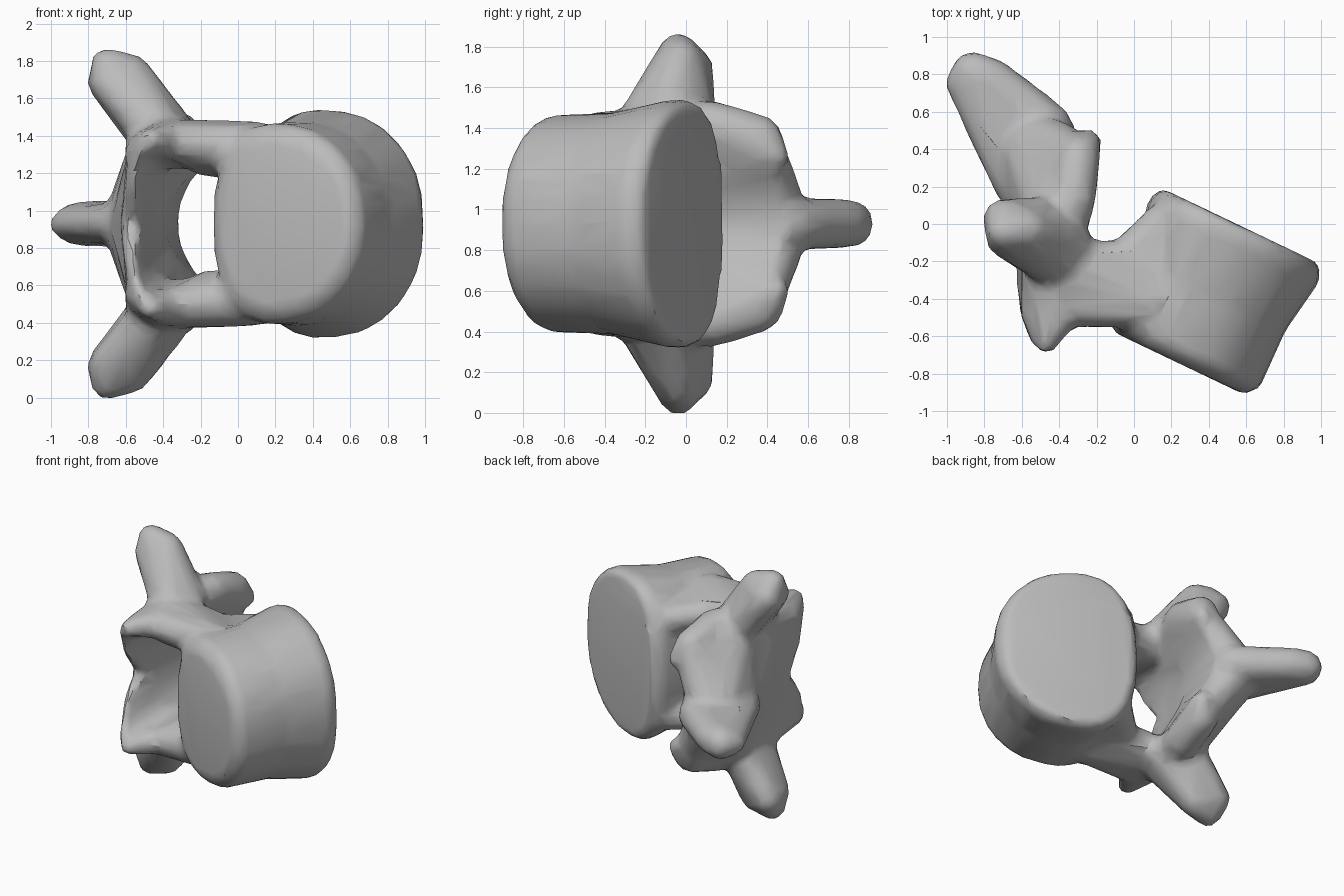
import bpy
import bmesh
import math
from mathutils import Vector

default_cube = bpy.data.objects.get("Cube")
if default_cube:
    bpy.data.objects.remove(default_cube, do_unlink=True)

# The bone is symmetric about a level plane; part heights are measured from it
MIDDLE = 0.93
FORWARD = Vector((0.9, -0.43, 0))
UP = Vector((0, 0, 1))
SEGMENTS = 28


def make_object(name, bm):
    bmesh.ops.recalc_face_normals(bm, faces=bm.faces)
    bmesh.ops.translate(bm, verts=bm.verts, vec=UP * MIDDLE)
    mesh = bpy.data.meshes.new(name)
    bm.to_mesh(mesh)
    bm.free()
    obj = bpy.data.objects.new(name, mesh)
    bpy.context.collection.objects.link(obj)
    return obj


def add_loft(bm, start, end, rings, power, skew):
    """Egg-shaped rings (fraction, depth, height) along a slanted axis."""
    start, end = Vector(start), Vector(end)
    loops = []
    for fraction, depth, height in rings:
        loop = []
        for i in range(SEGMENTS):
            angle = math.tau * i / SEGMENTS
            c, s = math.cos(angle), math.sin(angle)
            across = math.copysign(abs(c) ** power, c) * depth
            rise = math.copysign(abs(s) ** power, s) * height * (1 - skew * c)
            point = start.lerp(end, fraction) + FORWARD * across + UP * rise
            loop.append(bm.verts.new(point))
        loops.append(loop)
    for low, high in zip(loops, loops[1:]):
        for i in range(SEGMENTS):
            j = (i + 1) % SEGMENTS
            bm.faces.new((low[i], low[j], high[j], high[i]))
    bm.faces.new(loops[0][::-1])
    bm.faces.new(loops[-1])


def add_hull(bm, balls, sides=(1, -1)):
    """Convex skin around balls (x, y, height, radius), on each side."""
    for side in sides:
        part = bmesh.new()
        for x, y, height, radius in balls:
            ball = bmesh.ops.create_icosphere(part, subdivisions=2, radius=radius + 0.01)
            bmesh.ops.translate(part, verts=ball["verts"], vec=(x, y, height * side))
        points = [v.co.copy() for v in part.verts]
        part.free()
        verts = [bm.verts.new(p) for p in points]
        bmesh.ops.convex_hull(bm, input=verts)
        spare = [v for v in verts if v.is_valid and not v.link_faces]
        bmesh.ops.delete(bm, geom=spare, context="VERTS")


bone = bmesh.new()

# Drum-shaped body with a slight waist
add_loft(bone, (0.24, -0.745, 0), (0.57, -0.01, 0), [
    (0, 0.39, 0.45), (0.08, 0.45, 0.53), (0.5, 0.45, 0.54),
    (0.9, 0.51, 0.61), (1, 0.47, 0.59)], power=0.85, skew=0.14)

# Pedicles joining body and arch
add_hull(bone, [(0.1, -0.43, 0.42, 0.12), (-0.05, -0.2, 0.4, 0.1),
                (-0.4, -0.43, 0.43, 0.11), (-0.4, -0.2, 0.43, 0.12),
                (-0.12, -0.32, 0.34, 0.09)])
add_hull(bone, [(-0.06, -0.2, 0.38, 0.1), (0.14, 0.01, 0.37, 0.09),
                (0.2, -0.4, 0.38, 0.1), (-0.03, -0.47, 0.38, 0.1)])

# Front joint processes, curling around the canal mouth
add_hull(bone, [(-0.47, -0.64, 0.45, 0.05), (-0.55, -0.48, 0.37, 0.05),
                (-0.35, -0.42, 0.44, 0.1), (-0.5, -0.2, 0.4, 0.1)])
add_hull(bone, [(-0.5, -0.61, 0.4, 0.05), (-0.55, -0.49, 0.2, 0.05),
                (-0.57, -0.32, 0, 0.05), (-0.56, -0.15, 0, 0.06),
                (-0.5, -0.2, 0.38, 0.09)])

# Arch plates closing over the canal
add_hull(bone, [(-0.56, -0.25, 0, 0.05), (-0.6, 0.1, 0, 0.08),
                (-0.38, 0.38, 0, 0.1), (-0.5, -0.25, 0.38, 0.08),
                (-0.44, 0.1, 0.4, 0.12), (-0.3, 0.37, 0.36, 0.1)])

# Rear joint processes
add_hull(bone, [(-0.3, 0.36, 0.42, 0.11), (-0.33, 0.13, 0.48, 0.12),
                (-0.24, 0.44, 0.33, 0.06), (-0.42, -0.1, 0.45, 0.12)])

# Side processes
add_hull(bone, [(-0.7, -0.04, 0.855, 0.08), (-0.7, 0.03, 0.76, 0.1),
                (-0.7, -0.09, 0.75, 0.08), (-0.57, -0.03, 0.8, 0.1),
                (-0.48, 0.02, 0.5, 0.12), (-0.35, -0.1, 0.48, 0.12),
                (-0.42, -0.21, 0.48, 0.13)])

# Rear spine blade and the flare at its root
add_hull(bone, [(-0.93, 0.75, 0, 0.07), (-0.86, 0.81, 0, 0.11),
                (-0.76, 0.77, 0, 0.11), (-0.46, 0.53, 0, 0.12),
                (-0.66, 0.19, 0, 0.08), (-0.38, 0.42, 0, 0.1)], sides=(1,))
add_hull(bone, [(-0.62, 0.48, 0, 0.1), (-0.31, 0.38, 0.36, 0.1),
                (-0.41, 0.46, 0.18, 0.09), (-0.5, 0.1, 0.35, 0.1),
                (-0.5, 0.3, 0.26, 0.09), (-0.62, 0.16, 0, 0.08)])

vertebra = make_object("vertebra", bone)

# Canal through the arch: a flared front mouth and a shallow rear groove
front_mouth = bmesh.new()
add_loft(front_mouth, (-0.43, -0.8, 0), (-0.2, 0, 0), [
    (0, 0.19, 0.41), (0.8, 0.21, 0.27), (1, 0.2, 0.25)], power=0.85, skew=0.2)
rear_groove = bmesh.new()
add_loft(rear_groove, (-0.31, -0.4, 0), (-0.04, 0.58, 0), [
    (0, 0.18, 0.3), (0.4, 0.21, 0.29), (1, 0.27, 0.37)], power=1.25, skew=0.1)
cutters = [make_object("canal_front_cutter", front_mouth),
           make_object("canal_rear_cutter", rear_groove)]


def add_remesh(name):
    remesh = vertebra.modifiers.new(name, "REMESH")
    remesh.mode = "VOXEL"
    remesh.voxel_size = 0.025


# Fuse the parts, open the canal, soften and simplify
add_remesh("fuse")
for cutter in cutters:
    cutter.hide_render = True
    cut = vertebra.modifiers.new("open_canal", "BOOLEAN")
    cut.operation = "DIFFERENCE"
    cut.object = cutter
add_remesh("even_surface")
soften = vertebra.modifiers.new("soften", "SMOOTH")
soften.factor = 0.5
soften.iterations = 8
simplify = vertebra.modifiers.new("simplify", "DECIMATE")
simplify.ratio = 0.07

bpy.context.view_layer.update()
graph = bpy.context.evaluated_depsgraph_get()
baked = bpy.data.meshes.new_from_object(vertebra.evaluated_get(graph))
vertebra.modifiers.clear()
vertebra.data = baked
for cutter in cutters:
    bpy.data.objects.remove(cutter, do_unlink=True)

# Plain grey bone
grey = bpy.data.materials.new("bone_grey")
grey.use_nodes = True
colour = (0.5, 0.5, 0.5, 1)
grey.diffuse_color = colour
grey.node_tree.nodes["Principled BSDF"].inputs["Base Color"].default_value = colour
baked.materials.clear()
baked.materials.append(grey)

bpy.ops.object.select_all(action="DESELECT")
vertebra.select_set(True)
bpy.context.view_layer.objects.active = vertebra
bpy.ops.object.shade_smooth_by_angle(angle=math.radians(35))
